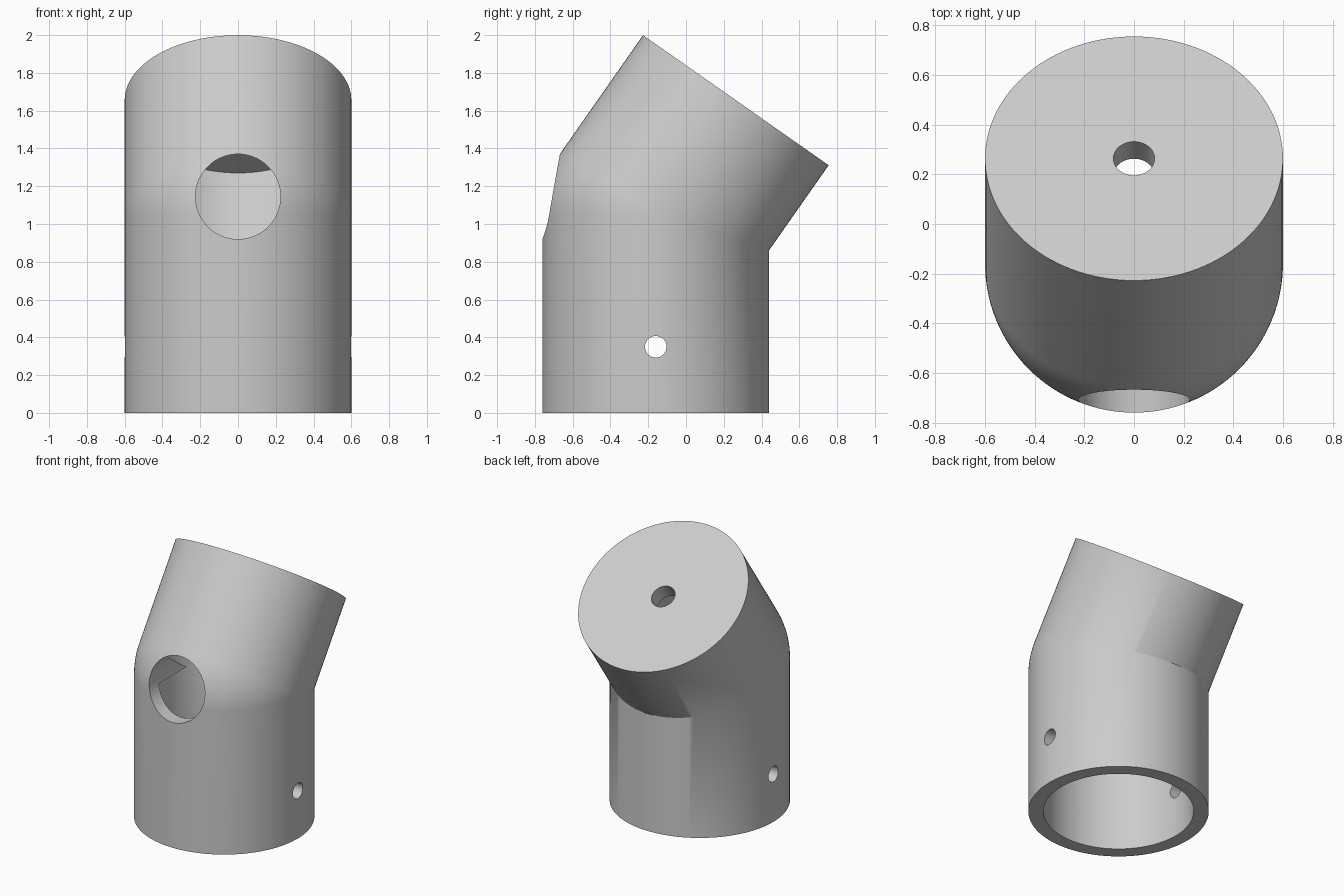
import bpy
import bmesh
from math import sin, cos, tan, pi, radians
from mathutils import Matrix, Vector

cube = bpy.data.objects.get("Cube")
if cube:
    bpy.data.objects.remove(cube, do_unlink=True)

SIDES = 128
BEND = radians(35)
RADIUS, BORE = 0.6, 0.5
JOINT = Vector((0, -0.16, 1.05))
ARM = 0.739                      # joint to sloping end face
AXIS = Vector((0, sin(BEND), cos(BEND)))

grey = bpy.data.materials.new("plain_grey")
grey.use_nodes = True
colour = (0.6, 0.6, 0.6, 1)
grey.diffuse_color = colour
grey.node_tree.nodes["Principled BSDF"].inputs["Base Color"].default_value = colour


def add_object(name, bm):
    bmesh.ops.recalc_face_normals(bm, faces=bm.faces)
    mesh = bpy.data.meshes.new(name)
    bm.to_mesh(mesh)
    bm.free()
    mesh.materials.append(grey)
    obj = bpy.data.objects.new(name, mesh)
    bpy.context.collection.objects.link(obj)
    return obj


def rod(name, start, end, radius, sides=SIDES):
    """Solid cylinder between two points."""
    start, end = Vector(start), Vector(end)
    along = end - start
    turn = along.to_track_quat('Z', 'Y').to_matrix().to_4x4()
    bm = bmesh.new()
    bmesh.ops.create_cone(bm, cap_ends=True, segments=sides, radius1=radius,
                          radius2=radius, depth=along.length,
                          matrix=Matrix.Translation((start + end) / 2) @ turn)
    return add_object(name, bm)


# Bent body: rounded on the outside of the bend, mitred on the inside
def ring(angle, lift):
    turn = Matrix.Rotation(-angle, 3, 'X')
    points = []
    for i in range(SIDES):
        a = 2 * pi * i / SIDES
        x, y = RADIUS * cos(a), RADIUS * sin(a)
        if lift == 0 and y > 0:
            points.append(JOINT + Vector((x, y, -y * tan(BEND / 2))))
        else:
            points.append(JOINT + turn @ Vector((x, y, lift)))
    return points


STEPS = 14
levels = [ring(0, -JOINT.z)]
levels += [ring(BEND * k / STEPS, 0) for k in range(STEPS + 1)]
levels.append(ring(BEND, ARM))

bm = bmesh.new()
rows = [[bm.verts.new(p) for p in level] for level in levels]
for low, high in zip(rows, rows[1:]):
    for i in range(SIDES):
        j = (i + 1) % SIDES
        bm.faces.new((low[i], low[j], high[j], high[i]))
bm.faces.new(rows[0])
bm.faces.new(rows[-1])
bmesh.ops.remove_doubles(bm, verts=bm.verts, dist=0.0001)
bmesh.ops.dissolve_degenerate(bm, edges=bm.edges, dist=0.0001)
body = add_object("bent_pipe_body", bm)

# Bores and drilled holes
y0 = JOINT.y
cutters = [
    rod("lower_bore", (0, y0, -0.2), (0, y0, JOINT.z + 0.04), BORE),
    rod("upper_bore", JOINT - AXIS * 0.04, JOINT + AXIS * (ARM - 0.12), BORE),
    rod("front_hole", (0, -1, 1.145), (0, 0, 1.145), 0.225, 96),
    rod("end_hole", JOINT + AXIS * 0.4, JOINT + AXIS * (ARM + 0.2), 0.083, 48),
    rod("side_holes", (-1, y0, 0.35), (1, y0, 0.35), 0.057, 48),
]
bpy.ops.object.select_all(action='DESELECT')
bpy.context.view_layer.objects.active = body
body.select_set(True)
for cutter in cutters:
    cutter.hide_render = True
    cut = body.modifiers.new(cutter.name, 'BOOLEAN')
    cut.operation = 'DIFFERENCE'
    cut.solver = 'EXACT'
    cut.object = cutter
    bpy.ops.object.modifier_apply(modifier=cut.name)
for cutter in cutters:
    bpy.data.objects.remove(cutter, do_unlink=True)

bpy.ops.object.shade_smooth_by_angle(angle=radians(30))
